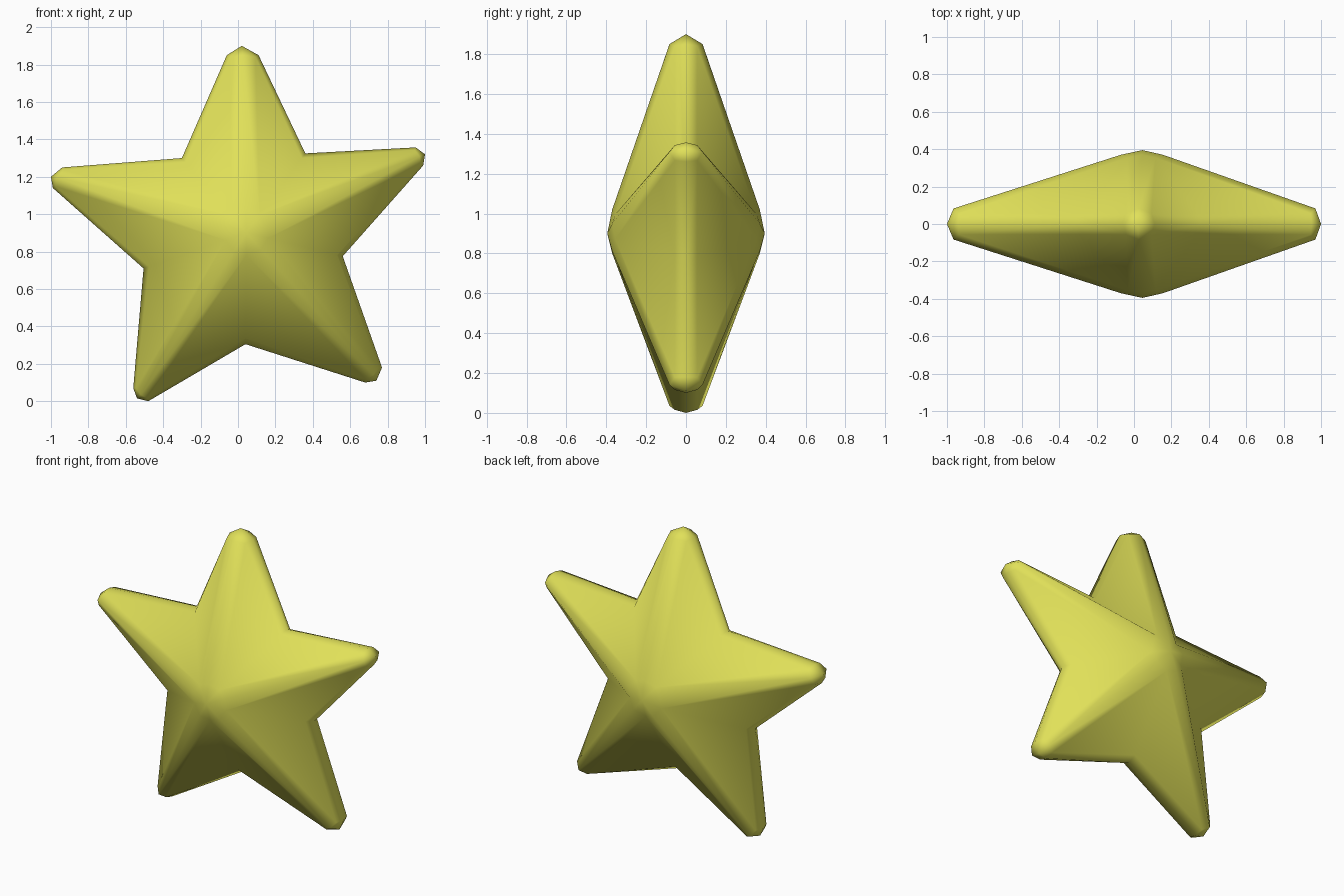
import bpy
import bmesh
from mathutils import Vector

if "Cube" in bpy.data.objects:
    bpy.data.objects.remove(bpy.data.objects["Cube"])

# Outline in x,z, clockwise: each arm has left shoulder, tip, right shoulder, then the notch after it
ARMS = [
    ((-0.06, 1.85), (0.02, 1.90), (0.11, 1.85), (0.36, 1.325)),
    ((0.95, 1.357), (1.00, 1.32), (0.99, 1.26), (0.56, 0.775)),
    ((0.77, 0.18), (0.74, 0.11), (0.68, 0.10), (0.04, 0.305)),
    ((-0.48, 0.0), (-0.54, 0.015), (-0.56, 0.07), (-0.505, 0.71)),
    ((-0.99, 1.14), (-1.00, 1.20), (-0.94, 1.25), (-0.30, 1.30)),
]
CENTRE = Vector((0.045, 0.90))


def toward(p, dist):
    """Point at a distance from the star centre toward p."""
    return CENTRE + (p - CENTRE).normalized() * dist


bm = bmesh.new()


def face(*points):
    bm.faces.new([bm.verts.new((p.x, y, p.y)) for p, y in points])


for side in (-1, 1):
    hub = (CENTRE, 0.395 * side)
    for i, arm in enumerate(ARMS):
        left, tip, right, notch_r = (Vector(p) for p in arm)
        notch_l = Vector(ARMS[i - 1][3])
        mid = (left + right) / 2
        back = (CENTRE - mid).normalized() * 0.01

        # rounded ridge running from the hub to the tip
        ridge_in = (toward(mid, 0.12), 0.37 * side)
        ridge_out = (mid, 0.083 * side)
        corners, valleys = [], []
        for shoulder, notch in ((left, notch_l), (right, notch_r)):
            corner = (mid + (shoulder - mid) * 0.8 + back, 0.056 * side)
            valley = (toward(notch, 0.119), 0.355 * side)
            inset = (toward(notch, (notch - CENTRE).length - 0.031), 0.055 * side)
            face((notch, 0), (shoulder, 0), corner, inset)   # rounded rim
            face(inset, corner, valley)                      # arm flank
            face(valley, corner, ridge_out, ridge_in)        # ridge side
            face((tip, 0), (shoulder, 0), corner, ridge_out) # blunt tip
            valleys.append(valley)
        face(hub, valleys[0], ridge_in, valleys[1])          # hub cap

bmesh.ops.remove_doubles(bm, verts=bm.verts[:], dist=0.0005)
bmesh.ops.recalc_face_normals(bm, faces=bm.faces[:])
for f in bm.faces:
    f.smooth = True

mesh = bpy.data.meshes.new("star")
bm.to_mesh(mesh)
bm.free()
star = bpy.data.objects.new("star", mesh)
bpy.context.collection.objects.link(star)

mat = bpy.data.materials.new("yellow")
mat.diffuse_color = (0.75, 0.75, 0.1, 1)
mat.use_nodes = True
mat.node_tree.nodes["Principled BSDF"].inputs["Base Color"].default_value = mat.diffuse_color
mesh.materials.append(mat)
